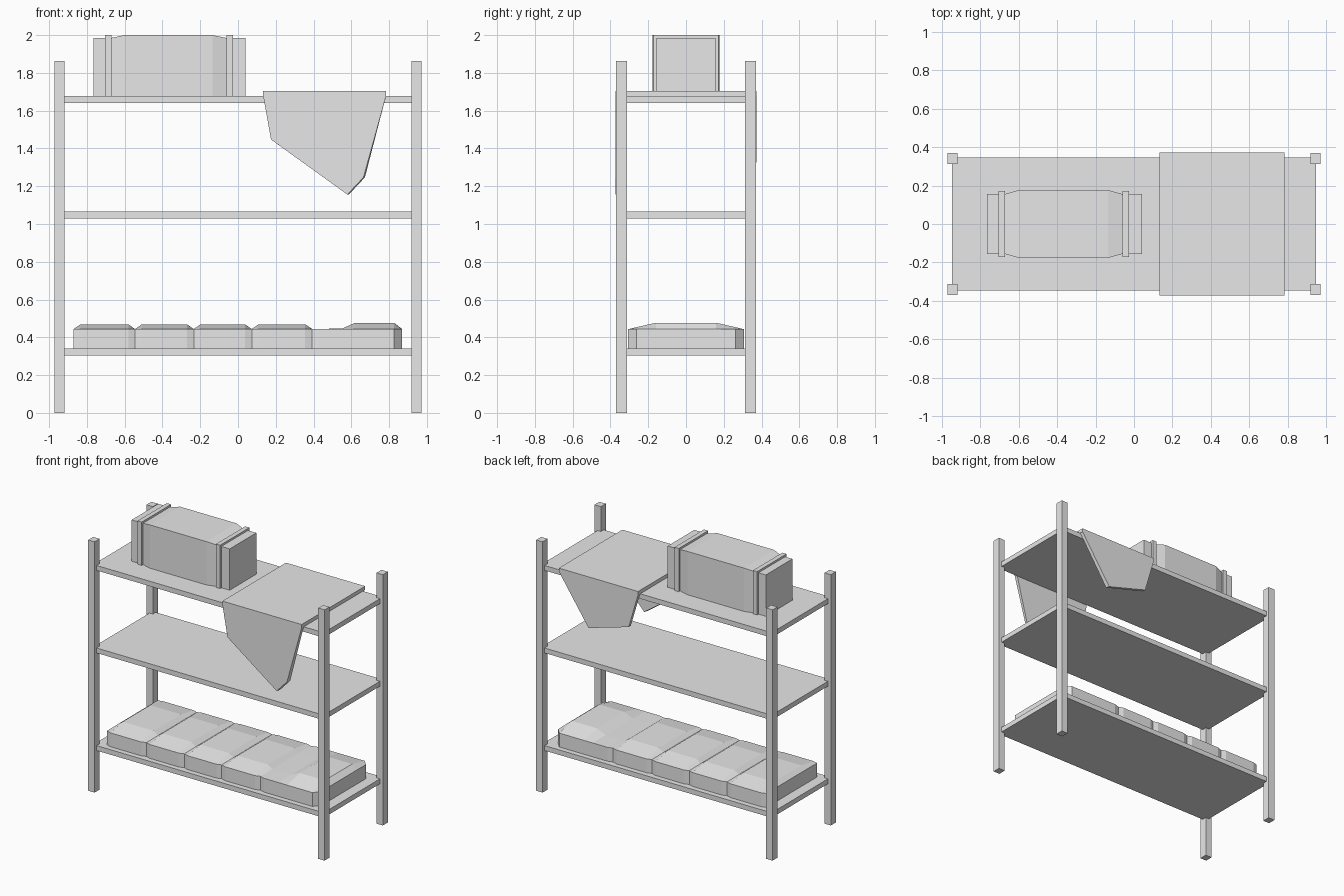
import bpy, bmesh

if "Cube" in bpy.data.objects:
    bpy.data.objects.remove(bpy.data.objects["Cube"], do_unlink=True)

grey = bpy.data.materials.new("plain_grey")
grey.use_nodes = True
grey.diffuse_color = (0.8, 0.8, 0.8, 1)
grey.node_tree.nodes["Principled BSDF"].inputs["Base Color"].default_value = (0.8, 0.8, 0.8, 1)


def loft(name, rings):
    """Skin a closed solid through a list of equal-length rings."""
    bm = bmesh.new()
    loops = [[bm.verts.new(p) for p in ring] for ring in rings]
    n = len(loops[0])
    for a, b in zip(loops, loops[1:]):
        for i in range(n):
            j = (i + 1) % n
            bm.faces.new((a[i], a[j], b[j], b[i]))
    bm.faces.new(loops[0])
    bm.faces.new(loops[-1])
    bmesh.ops.recalc_face_normals(bm, faces=bm.faces)
    mesh = bpy.data.meshes.new(name)
    bm.to_mesh(mesh)
    bm.free()
    mesh.materials.append(grey)
    obj = bpy.data.objects.new(name, mesh)
    bpy.context.collection.objects.link(obj)
    return obj


def section(x, half, z0, z1):
    return [(x, -half, z0), (x, half, z0), (x, half, z1), (x, -half, z1)]


def box(name, x0, x1, half, z0, z1, y=0):
    obj = loft(name, [section(x, half, z0, z1) for x in (x0, x1)])
    obj.location.y = y
    return obj


# Corner posts
for side, sx in (("left", 1), ("right", -1)):
    for end, sy in (("front", -1), ("back", 1)):
        box(f"{end}_{side}_post", sx * 0.945 - 0.026, sx * 0.945 + 0.026,
            0.029, 0, 1.863, sy * 0.342)

# Shelves
for name, top in (("lower", 0.34), ("middle", 1.065), ("upper", 1.678)):
    box(name + "_shelf", -0.947, 0.947, 0.347, top - 0.037, top)

# Wrapped bundle, bulging in the middle, with two straps
bundle = [(-0.765, 0.156, 1.985), (-0.672, 0.156, 1.985), (-0.6, 0.177, 2.0),
          (-0.135, 0.177, 2.0), (-0.062, 0.156, 1.985), (0.041, 0.156, 1.985)]
loft("bundle", [section(x, h, 1.678, z) for x, h, z in bundle])
for name, x in (("right_strap", -0.688), ("left_strap", -0.044)):
    box(name, x - 0.017, x + 0.017, 0.172, 1.678, 2.0)

# Cloth draped over the upper shelf
box("cloth_top", 0.133, 0.784, 0.373, 1.678, 1.705)
front = [(0.133, 1.68), (0.175, 1.447), (0.587, 1.156), (0.672, 1.247), (0.784, 1.68)]
back = [(0.133, 1.68), (0.21, 1.42), (0.548, 1.325), (0.784, 1.68)]
for name, outline, s in (("cloth_front_flap", front, -1), ("cloth_back_flap", back, 1)):
    # The outer face is slightly narrower at the hanging edge
    inner = [(x, s * 0.348, z) for x, z in outline]
    outer = [(x - (0.008 if 0.5 < x < 0.7 else 0), s * 0.373, z) for x, z in outline]
    loft(name, [inner, outer])


# Padded mat with raised segments and pinched seams
def mat_ring(x, half, ridge):
    return [(x, -half, 0.34), (x, half, 0.34), (x, half, 0.443),
            (x, 0.16, ridge), (x, -0.16, ridge), (x, -half, 0.443)]


seams = [-0.87, -0.545, -0.234, 0.073, 0.392]
rings = []
for a, b in zip(seams, seams[1:]):
    rings += [mat_ring(a, 0.296, 0.444), mat_ring(a + 0.036, 0.308, 0.469),
              mat_ring(b - 0.036, 0.308, 0.469)]
for x, half, ridge in ((0.392, 0.296, 0.445), (0.43, 0.308, 0.445), (0.55, 0.308, 0.446),
                       (0.62, 0.308, 0.477), (0.826, 0.308, 0.477), (0.868, 0.262, 0.445)):
    rings.append(mat_ring(x, half, ridge))
loft("padded_mat", rings)
